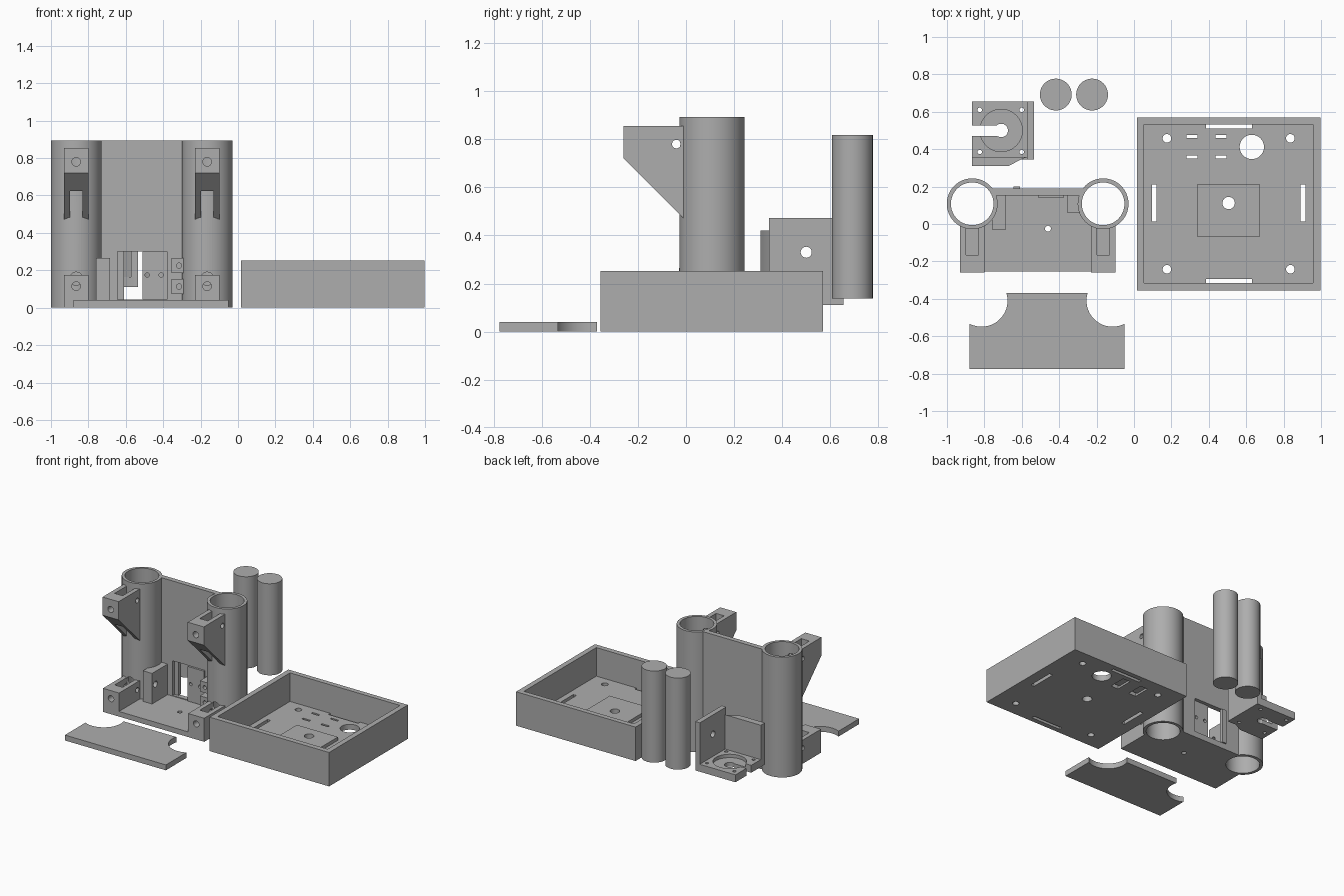
import bpy, bmesh, math
from mathutils import Matrix, Vector

if "Cube" in bpy.data.objects:
    bpy.data.objects.remove(bpy.data.objects["Cube"], do_unlink=True)

grey = bpy.data.materials.new("plain grey plastic")
COL = (0.42, 0.42, 0.42, 1)
grey.diffuse_color = COL
grey.use_nodes = True
grey.node_tree.nodes["Principled BSDF"].inputs["Base Color"].default_value = COL
AXES = {"x": Matrix.Rotation(math.pi / 2, 4, "Y"), "y": Matrix.Rotation(math.pi / 2, 4, "X"), "z": Matrix()}


def make(name, bm):
    bmesh.ops.recalc_face_normals(bm, faces=bm.faces)
    mesh = bpy.data.meshes.new(name)
    bm.to_mesh(mesh)
    bm.free()
    mesh.materials.append(grey)
    ob = bpy.data.objects.new(name, mesh)
    bpy.context.collection.objects.link(ob)
    return ob


def box(x, y, z, name="cutter"):
    bm = bmesh.new()
    bmesh.ops.create_cube(bm, size=1)
    for v in bm.verts:
        v.co = Vector([(a + b) / 2 + c * (b - a) for (a, b), c in zip((x, y, z), v.co)])
    return make(name, bm)


def rod(center, r, length, axis="z", name="cutter", seg=64):
    bm = bmesh.new()
    bmesh.ops.create_cone(bm, cap_ends=True, segments=seg, radius1=r, radius2=r, depth=length,
                          matrix=Matrix.Translation(center) @ AXES[axis])
    return make(name, bm)


def prism(points, direction, name):
    bm = bmesh.new()
    face = bm.faces.new([bm.verts.new(p) for p in points])
    ext = bmesh.ops.extrude_face_region(bm, geom=[face])
    bmesh.ops.translate(bm, vec=direction, verts=[g for g in ext["geom"] if isinstance(g, bmesh.types.BMVert)])
    return make(name, bm)


def cut(ob, *cutters):
    for c in cutters:
        mod = ob.modifiers.new("cut", "BOOLEAN")
        mod.operation, mod.solver, mod.object = "DIFFERENCE", "EXACT", c
        bpy.context.view_layer.objects.active = ob
        bpy.ops.object.modifier_apply(modifier=mod.name)
        bpy.data.objects.remove(c, do_unlink=True)
    return ob


TUBES = {"right": -0.865, "left": -0.165}
TY, OUT, BORE, TOP = 0.108, 0.136, 0.114, 0.893


def bores():
    return [rod((x, TY, 0.45), BORE, 1.2) for x in TUBES.values()]


# Twin tubes with their clamp blocks
for side, tx in TUBES.items():
    tube = rod((tx, TY, TOP / 2), OUT, TOP, name=side + "_tube")
    cut(tube, rod((tx, TY, 0.45), BORE, 1.2),
        rod((tx, 0, 0.78), 0.033, 0.12, "y"), rod((tx, 0, 0.155), 0.035, 0.12, "y"))
    upper = prism([(tx - 0.066, y, z) for y, z in
                   ((-0.26, 0.855), (-0.26, 0.72), (0.02, 0.44), (0.02, 0.855))],
                  (0.132, 0, 0), side + "_upper_clamp")
    lower = box((tx - 0.066, tx + 0.066), (-0.255, 0.02), (0, 0.175), side + "_lower_clamp")
    for block, hole_z, floor in ((upper, 0.78, 0.3), (lower, 0.115, 0.04)):
        cut(block, rod((tx, TY, 0.45), BORE + 0.005, 1.2),
            box((tx - 0.033, tx + 0.033), (-0.165, 0.06), (floor, 1)),
            rod((tx, -0.22, hole_z), 0.023, 0.2, "y", seg=32),
            rod((tx, -0.04, hole_z), 0.018, 0.3, "x", seg=32))

# Back panel with a window, and the floor plate
panel = box((-0.76, -0.27), (0.153, 0.19), (0, TOP), "back_panel")
cut(panel, *bores(), box((-0.61, -0.51), (0.1, 0.3), (0.043, 0.3)),
    box((-0.645, -0.6), (0.1, 0.175), (0.043, 0.3)),
    box((-0.52, -0.377), (0.165, 0.3), (0.043, 0.3)),
    *[rod((x, 0.15, 0.175), 0.012, 0.2, "y", seg=24) for x in (-0.485, -0.41)])
switch_pad = box((-0.51, -0.377), (0.138, 0.158), (0.043, 0.3), "front_window_pad")
cut(switch_pad, *[rod((x, 0.15, 0.175), 0.012, 0.2, "y", seg=24) for x in (-0.485, -0.41)])
box((-0.645, -0.61), (0.18, 0.2), (0.043, 0.3), "rear_window_pad")
base = box((-0.931, -0.099), (-0.255, 0.17), (0, 0.038), "floor_plate")
cut(base, *bores(), rod((-0.46, -0.025, 0), 0.016, 0.2, seg=24))

# Inner lugs
lug = box((-0.76, -0.685), (-0.03, 0.16), (0.03, 0.265), "upright_lug")
cut(lug, rod((TUBES["right"], TY, 0.4), BORE + 0.005, 1.2), rod((-0.72, 0.01, 0.17), 0.022, 0.3, "x", seg=32))
for name, z in (("lower", 0.113), ("upper", 0.225)):
    small = box((-0.355, -0.28), (0.06, 0.16), (z - 0.04, z + 0.04), name + "_small_lug")
    cut(small, rod((TUBES["left"], TY, 0.4), BORE + 0.005, 1.2), rod((-0.315, 0.1, z), 0.014, 0.3, "y", seg=24))

# Loose cover plate with round bites
cover = box((-0.88, -0.05), (-0.775, -0.37), (0, 0.04), "cover_plate")
cut(cover, *[rod((x + 0.05, -0.41, 0), 0.139, 0.2) for x in TUBES.values()])

# Motor bracket: holed floor and two walls
Z0 = 0.11
mount = prism([(x, y, Z0) for x, y in ((-0.865, 0.31), (-0.67, 0.31), (-0.605, 0.345), (-0.535, 0.345),
                                       (-0.535, 0.655), (-0.865, 0.655))], (0, 0, 0.055), "motor_mount_floor")
cut(mount, rod((-0.71, 0.5, 0.19), 0.113, 0.1), rod((-0.71, 0.5, Z0), 0.036, 0.3),
    box((-0.9, -0.71), (0.47, 0.527), (0, 0.3)),
    *[rod((x, y, Z0), 0.012, 0.3, seg=24) for x in (-0.825, -0.6) for y in (0.385, 0.61)])
cut(box((-0.572, -0.535), (0.345, 0.655), (Z0, 0.473), "motor_mount_tall_wall"),
    rod((-0.55, 0.5, 0.33), 0.023, 0.2, "x", seg=32))
prism([(x, y, Z0) for x, y in ((-0.865, 0.31), (-0.67, 0.31), (-0.605, 0.345), (-0.57, 0.358), (-0.865, 0.358))],
      (0, 0, 0.31), "motor_mount_low_wall")

# Two loose battery cylinders
for name, x in (("right", -0.418), ("left", -0.224)):
    rod((x, 0.692, 0.478), 0.085, 0.68, name="cylinder_" + name)

# Open tray with slots and holes
tray = box((0.015, 0.997), (-0.355, 0.57), (0, 0.252), "tray")
CX, CY = 0.506, 0.108
cut(tray, box((0.054, 0.958), (-0.316, 0.533), (0.04, 0.5)),
    *[rod((CX + sx * 0.33, CY + sy * 0.35, 0), 0.023, 0.2, seg=32) for sx in (-1, 1) for sy in (-1, 1)],
    *[box((0.385, 0.63), (CY + s * 0.415 - 0.012, CY + s * 0.415 + 0.012), (-0.1, 0.1)) for s in (-1, 1)],
    *[box((CX + s * 0.398 - 0.013, CX + s * 0.398 + 0.013), (0.013, 0.21), (-0.1, 0.1)) for s in (-1, 1)],
    *[box((x, x + 0.06), (y, y + 0.016), (-0.1, 0.1)) for x in (0.28, 0.435) for y in (0.35, 0.46)],
    *[box((x, x + 0.06), (0.35, 0.476), (-0.1, 0.015)) for x in (0.28, 0.435)],
    rod((0.63, 0.412, 0), 0.065, 0.2), rod((CX, 0.112, 0), 0.033, 0.2, seg=32))
pad = box((0.337, 0.674), (-0.068, 0.21), (0.035, 0.065), "tray_pad")
cut(pad, rod((CX, 0.112, 0), 0.033, 0.3, seg=32))

# Smooth round walls, crisp edges
for ob in bpy.context.scene.objects:
    ob.select_set(ob.type == "MESH" and ob.data.materials[:1] == [grey])
bpy.ops.object.shade_smooth_by_angle(angle=math.radians(30))
